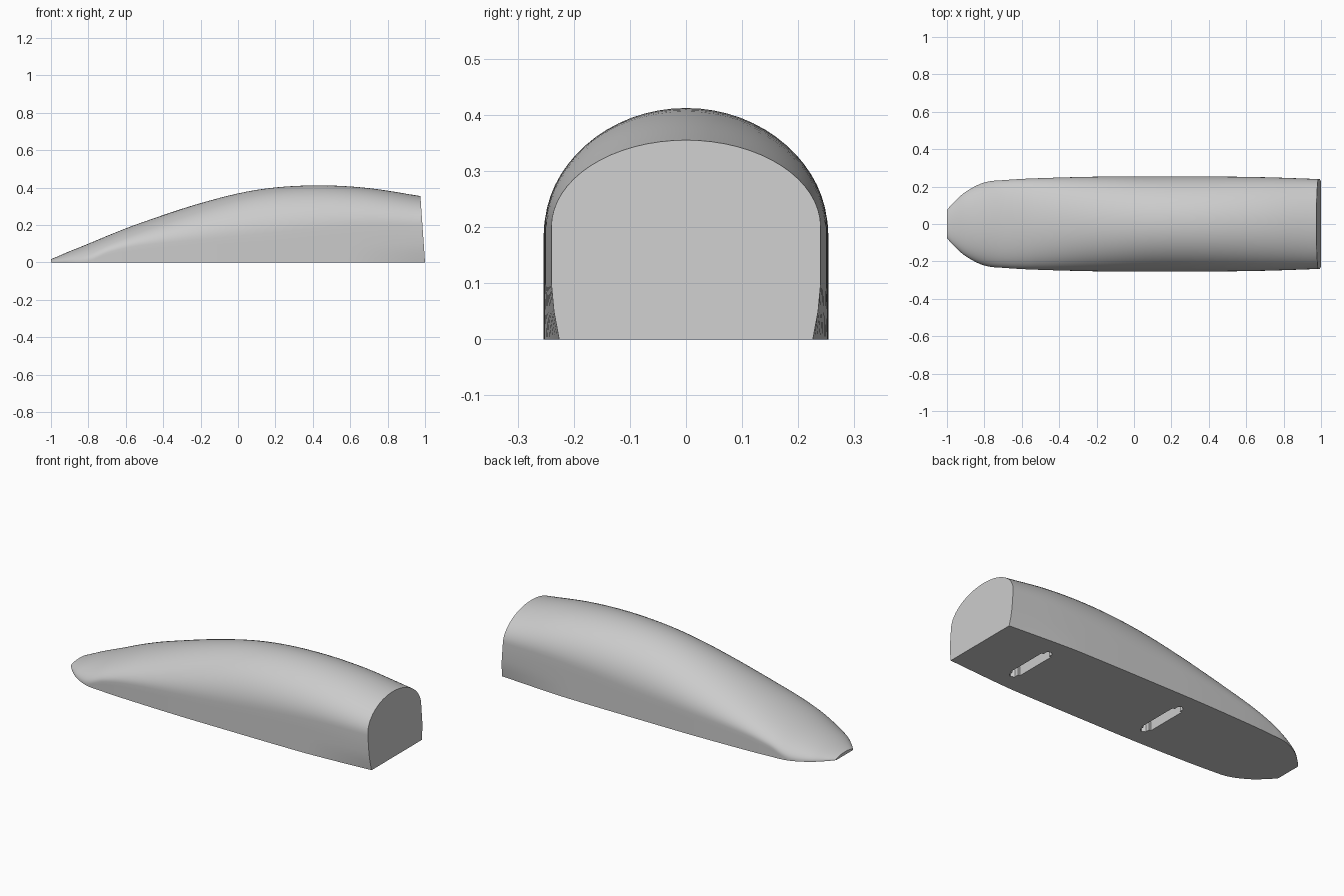
import bpy
import bmesh
import math

default_cube = bpy.data.objects.get("Cube")
if default_cube:
    bpy.data.objects.remove(default_cube, do_unlink=True)

# Single plain grey for the whole part
grey = bpy.data.materials.new("plain grey")
grey.use_nodes = True
grey.diffuse_color = (0.6, 0.6, 0.6, 1)
grey.node_tree.nodes["Principled BSDF"].inputs["Base Color"].default_value = grey.diffuse_color

# Stations along the body: x, half width, height of the upright wall, crown height
STATIONS = [
    (-1, .075, 0, .018), (-.97, .11, 0, .03), (-.9, .172, 0, .06),
    (-.8, .222, .01, .1), (-.69, .235, .055, .146), (-.53, .244, .09, .208),
    (-.2, .253, .123, .317), (.1, .254, .15, .388), (.4, .254, .18, .412),
    (.7, .25, .2, .398), (1, .24, .2, .355),
]
STEPS = 6           # subdivisions between stations
ARCH = 32           # segments over the crown
WALL = 4            # segments up each side wall
END_LEAN = .07      # lean of the flat end face
END_TUCK = .014     # inward tuck at the foot of the flat end


def slope(i, k):
    """Tangent of column k at station i."""
    a = STATIONS[max(i - 1, 0)]
    b = STATIONS[min(i + 1, len(STATIONS) - 1)]
    return (b[k] - a[k]) / (b[0] - a[0])


def sample(i, t):
    """Smoothly interpolated station between i and i + 1."""
    a, b = STATIONS[i], STATIONS[i + 1]
    span = b[0] - a[0]
    result = [a[0] + span * t]
    for k in range(1, len(a)):
        ease = t * t * (3 - 2 * t)
        start = t * (1 - t) ** 2 * span * slope(i, k)
        finish = t * t * (t - 1) * span * slope(i + 1, k)
        result.append(max(a[k] + (b[k] - a[k]) * ease + start + finish, 0))
    return result


def section(x, width, wall, crown):
    """Cross-section: upright walls topped by an elliptical arch."""
    wall = max(wall, .002)
    side = [(width, wall * j / WALL) for j in range(WALL)]
    arch = []
    for j in range(ARCH + 1):
        angle = math.pi * j / ARCH
        arch.append((width * math.cos(angle), wall + (crown - wall) * math.sin(angle)))
    outline = side + arch + [(-y, z) for y, z in reversed(side)]
    blend = max(0, (x - .6) / .4)
    points = []
    for y, z in outline:
        tuck = END_TUCK * blend * max(0, 1 - z / .075)
        points.append((x - END_LEAN * z * blend, y - math.copysign(tuck, y), z))
    return points


def finish_mesh(name, bm):
    """Turn a bmesh into a linked object."""
    bmesh.ops.recalc_face_normals(bm, faces=bm.faces)
    mesh = bpy.data.meshes.new(name)
    bm.to_mesh(mesh)
    bm.free()
    mesh.materials.append(grey)
    obj = bpy.data.objects.new(name, mesh)
    bpy.context.collection.objects.link(obj)
    return obj


# Lofted body, closed by a flat underside and two end faces
bm = bmesh.new()
samples = [sample(i, s / STEPS) for i in range(len(STATIONS) - 1) for s in range(STEPS)]
samples.append(STATIONS[-1])
rings = [[bm.verts.new(p) for p in section(*s)] for s in samples]
for first, second in zip(rings, rings[1:]):
    for j in range(len(first) - 1):
        bm.faces.new((first[j], second[j], second[j + 1], first[j + 1]))
bm.faces.new(rings[0])
bm.faces.new(rings[-1])
bm.faces.new([r[0] for r in rings] + [r[-1] for r in reversed(rings)])
body = finish_mesh("body", bm)


def slot_cutter(name, x):
    """Crosswise slot with a narrower, pointed tab at each end."""
    quarter = [(.03, .12), (.018, .12), (.018, .145), (0, .158)]
    outline = quarter + [(-a, b) for a, b in reversed(quarter[:-1])]
    outline += [(-a, -b) for a, b in quarter]
    outline += [(a, -b) for a, b in reversed(quarter[:-1])]
    bm = bmesh.new()
    face = bm.faces.new([bm.verts.new((x + a, b, -.05)) for a, b in outline])
    grown = bmesh.ops.extrude_face_region(bm, geom=[face])["geom"]
    top = [v for v in grown if isinstance(v, bmesh.types.BMVert)]
    bmesh.ops.translate(bm, verts=top, vec=(0, 0, .15))
    return finish_mesh(name, bm)


# Two mounting slots cut into the underside
bpy.context.view_layer.objects.active = body
body.select_set(True)
for label, x in (("rear", .67), ("middle", -.18)):
    cutter = slot_cutter(label + "_slot_cutter", x)
    cut = body.modifiers.new(label + "_slot", "BOOLEAN")
    cut.operation = "DIFFERENCE"
    cut.solver = "EXACT"
    cut.object = cutter
    bpy.ops.object.modifier_apply(modifier=cut.name)
    bpy.data.objects.remove(cutter, do_unlink=True)

bpy.ops.object.shade_smooth_by_angle(angle=math.radians(30))
